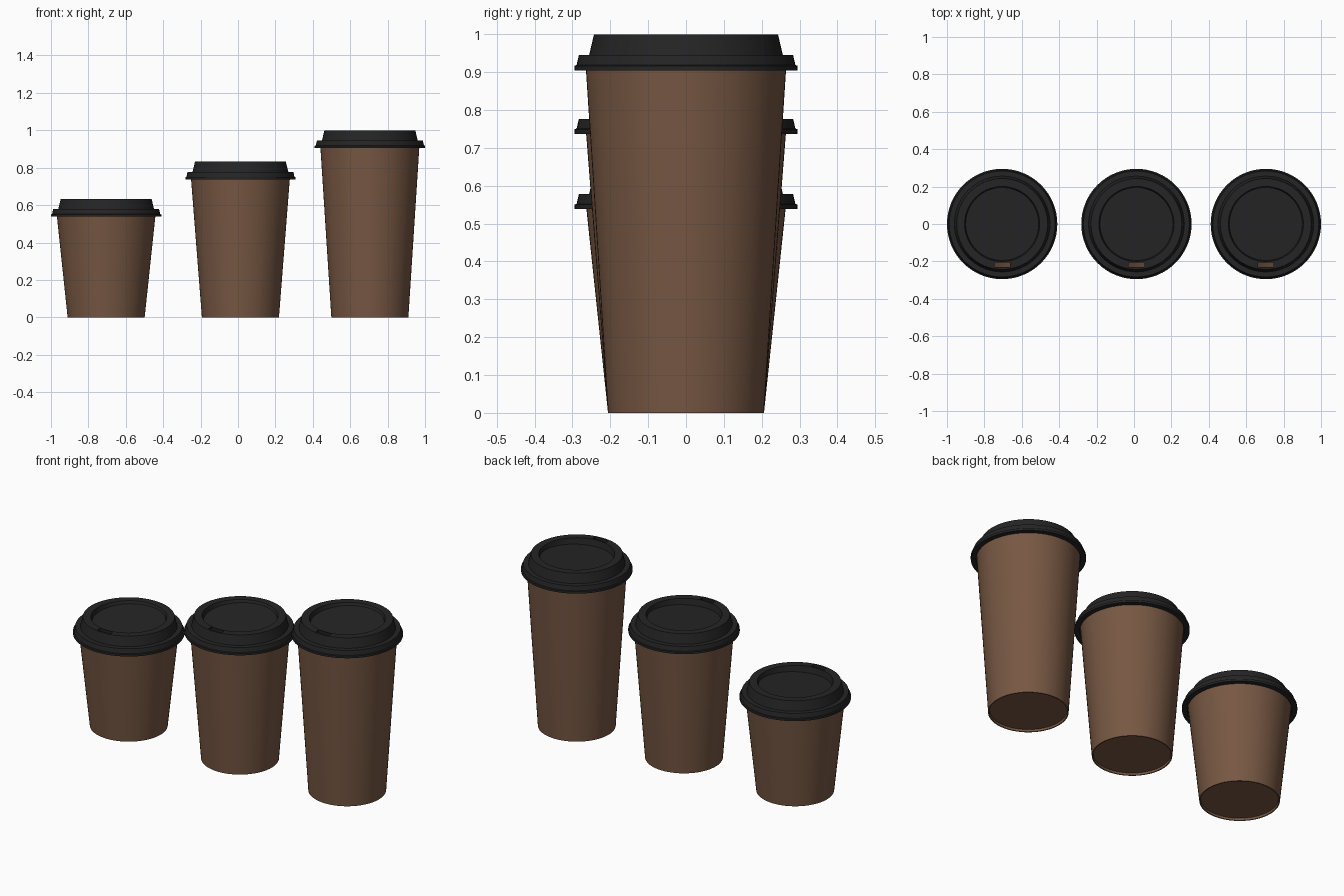
import bpy, bmesh, math

if "Cube" in bpy.data.objects:
    bpy.data.objects.remove(bpy.data.objects["Cube"])

SEGMENTS = 64


def material(name, rgb):
    m = bpy.data.materials.new(name)
    m.diffuse_color = (*rgb, 1)
    m.use_nodes = True
    m.node_tree.nodes["Principled BSDF"].inputs["Base Color"].default_value = m.diffuse_color
    return m


brown = material("brown_card", (0.185, 0.097, 0.056))
black = material("black_plastic", (0.018, 0.018, 0.018))


def lathe(name, profile, mat, loc, tilt=None):
    """Spin a closed (radius, height) profile about z; poles at radius 0."""
    bm = bmesh.new()
    rings = []
    for r, z in profile:
        if r == 0:
            rings.append([bm.verts.new((0, 0, z))] * SEGMENTS)
        else:
            rings.append([bm.verts.new((r * math.cos(2 * math.pi * i / SEGMENTS),
                                        r * math.sin(2 * math.pi * i / SEGMENTS), z))
                          for i in range(SEGMENTS)])
    for a, b in zip(rings, rings[1:]):
        for i in range(SEGMENTS):
            j = (i + 1) % SEGMENTS
            bm.faces.new(list(dict.fromkeys((a[i], a[j], b[j], b[i]))))
    if tilt:
        for v in bm.verts:
            v.co.z += tilt(v.co)
    bmesh.ops.recalc_face_normals(bm, faces=bm.faces)
    me = bpy.data.meshes.new(name)
    bm.to_mesh(me)
    bm.free()
    me.materials.append(mat)
    ob = bpy.data.objects.new(name, me)
    ob.location = loc
    bpy.context.collection.objects.link(ob)
    return ob


def activate(ob):
    bpy.ops.object.select_all(action='DESELECT')
    ob.select_set(True)
    bpy.context.view_layer.objects.active = ob


def floor_tilt(co):
    # recessed floor is deeper towards the sip slot at the front
    return 0.06 * co.y if math.hypot(co.x, co.y) < 0.206 and co.z < 0.08 else 0


def build_cup(size, x, height):
    seat = height - 0.095           # height of the lid's lower edge
    top = seat + 0.028
    # paper cup: thin tapered wall with a slightly raised base
    cup = lathe(size + "_cup", [(0, 0.012), (0.198, 0.012), (0.2, 0), (0.206, 0),
                                (0.266, top), (0.259, top), (0.2, 0.02), (0, 0.02)],
                brown, (x, 0, 0))
    # lid: stepped flange, raised collar, recessed top, thin underside
    lid = lathe(size + "_lid", [(0, 0.07), (0.195, 0.07), (0.201, 0.095), (0.243, 0.095),
                                (0.256, 0.04), (0.283, 0.04), (0.289, 0.014),
                                (0.295, 0.012), (0.295, 0), (0.267, 0), (0.276, 0.032),
                                (0.248, 0.032), (0.236, 0.087), (0.208, 0.087),
                                (0.203, 0.062), (0, 0.062)],
                black, (x, 0, seat), floor_tilt)
    # sip slot cut through the front of the rim
    bpy.ops.mesh.primitive_cube_add(size=1, location=(x, -0.218, height))
    cutter = bpy.context.object
    cutter.name = size + "_slot_cutter"
    cutter.scale = (0.084, 0.026, 0.06)
    cutter.hide_render = True
    activate(lid)
    mod = lid.modifiers.new("sip_slot", 'BOOLEAN')
    mod.object = cutter
    mod.operation = 'DIFFERENCE'
    mod.solver = 'EXACT'
    bpy.ops.object.modifier_apply(modifier=mod.name)
    bpy.data.objects.remove(cutter)
    for ob in (cup, lid):
        activate(ob)
        bpy.ops.object.shade_smooth_by_angle(angle=math.radians(25))


for size, x, height in (("small", -0.705, 0.633), ("medium", 0.013, 0.832),
                        ("large", 0.705, 1.0)):
    build_cup(size, x, height)
